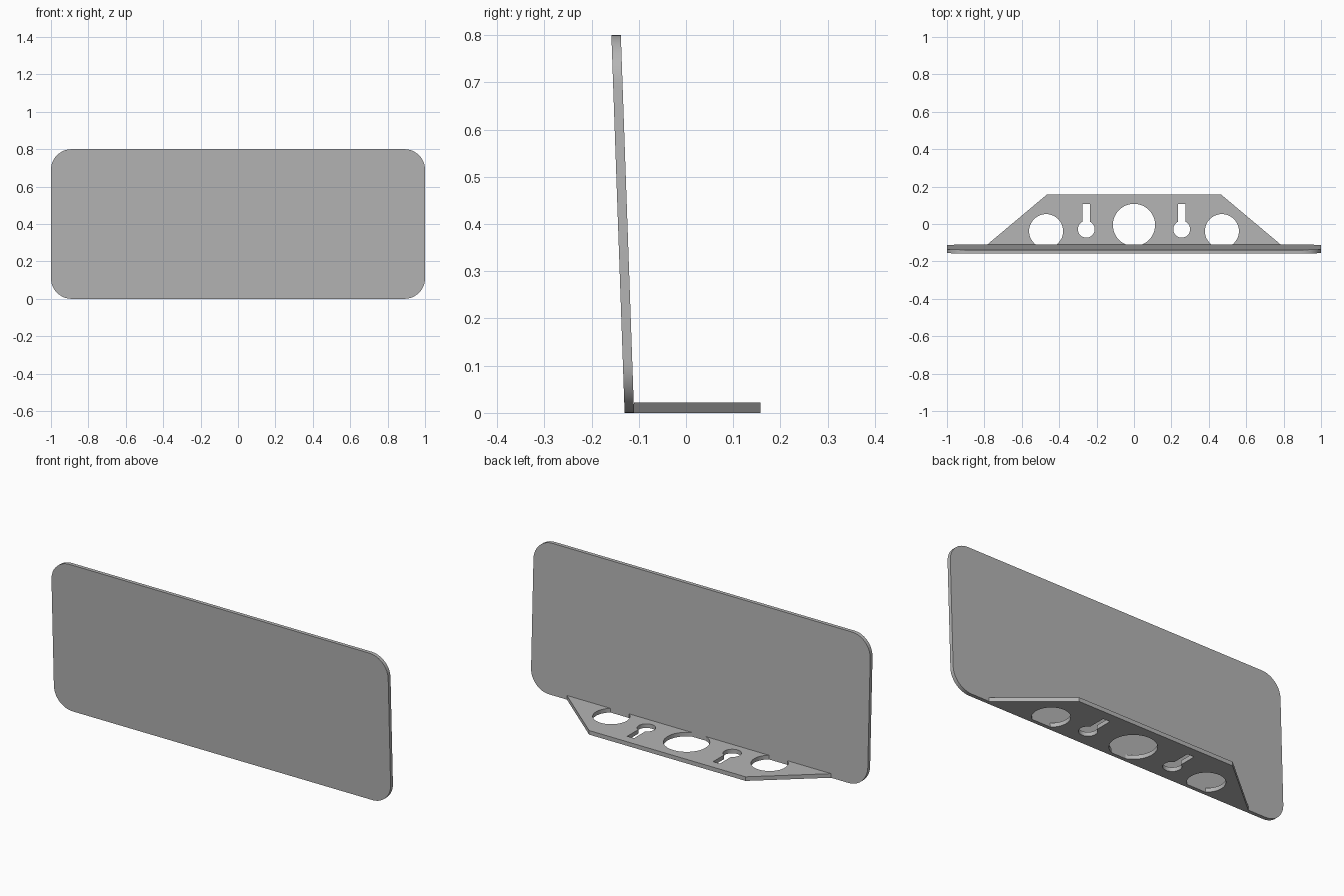
import bpy
import bmesh
from math import sin, cos, pi, asin

if "Cube" in bpy.data.objects:
    bpy.data.objects.remove(bpy.data.objects["Cube"], do_unlink=True)

grey = bpy.data.materials.new("plain grey")
grey.use_nodes = True
colour = (0.46, 0.46, 0.46, 1)
grey.diffuse_color = colour
grey.node_tree.nodes["Principled BSDF"].inputs["Base Color"].default_value = colour


def arc(cx, cy, r, start, end, steps):
    return [(cx + r * cos(start + (end - start) * i / steps),
             cy + r * sin(start + (end - start) * i / steps))
            for i in range(steps + 1)]


def extrude_profiles(name, profiles, low, high):
    """Extrude closed outlines in the XY plane between two heights."""
    bm = bmesh.new()
    for points in profiles:
        face = bm.faces.new([bm.verts.new((x, y, low)) for x, y in points])
        moved = bmesh.ops.extrude_face_region(bm, geom=[face])["geom"]
        verts = [v for v in moved if isinstance(v, bmesh.types.BMVert)]
        bmesh.ops.translate(bm, verts=verts, vec=(0, 0, high - low))
    bmesh.ops.recalc_face_normals(bm, faces=bm.faces)
    mesh = bpy.data.meshes.new(name)
    bm.to_mesh(mesh)
    bm.free()
    mesh.materials.append(grey)
    obj = bpy.data.objects.new(name, mesh)
    bpy.context.collection.objects.link(obj)
    return obj


def smooth(obj):
    bpy.ops.object.select_all(action="DESELECT")
    obj.select_set(True)
    bpy.context.view_layer.objects.active = obj
    bpy.ops.object.shade_smooth_by_angle(angle=pi / 6)


# Front plate: rounded rectangle stood upright, leaning slightly forward
radius, height, thick, lean = 0.11, 0.8, 0.02, 0.035
outline = []
for i, (sx, z) in enumerate([(1, height - radius), (-1, height - radius),
                             (-1, radius), (1, radius)]):
    outline += arc(sx * (1 - radius), z, radius, i * pi / 2, (i + 1) * pi / 2, 12)
plate = extrude_profiles("front_plate", [outline], 0, thick)
for v in plate.data.vertices:
    x, z, depth = v.co
    v.co = (x, -0.11 - depth - lean * z, z)
plate.data.flip_normals()
smooth(plate)

# Mounting bracket: tapered shelf behind the plate
back, front = 0.158, -0.1105
bracket = extrude_profiles(
    "mounting_bracket",
    [[(-0.785, front), (0.785, front), (0.465, back), (-0.465, back)]], 0, 0.022)


# Holes: one large, two medium and two keyholes
def circle(x, y, r):
    return arc(x, y, r, 0, 2 * pi, 48)[:-1]


def keyhole(x, y, r, half_slot, slot_end):
    a = asin(half_slot / r)
    return (arc(x, y, r, pi / 2 + a, 5 * pi / 2 - a, 32)
            + [(x + half_slot, slot_end), (x - half_slot, slot_end)])


holes = [circle(0, -0.005, 0.113)]
for side in (-1, 1):
    holes.append(circle(side * 0.47, -0.038, 0.091))
    holes.append(keyhole(side * 0.255, -0.028, 0.045, 0.02, 0.106))
cutter = extrude_profiles("hole_cutter", holes, -0.1, 0.1)
cutter.hide_render = True

cut = bracket.modifiers.new("holes", "BOOLEAN")
cut.operation = "DIFFERENCE"
cut.solver = "EXACT"
cut.object = cutter
bpy.context.view_layer.objects.active = bracket
bpy.ops.object.modifier_apply(modifier=cut.name)
bpy.data.objects.remove(cutter, do_unlink=True)
smooth(bracket)
